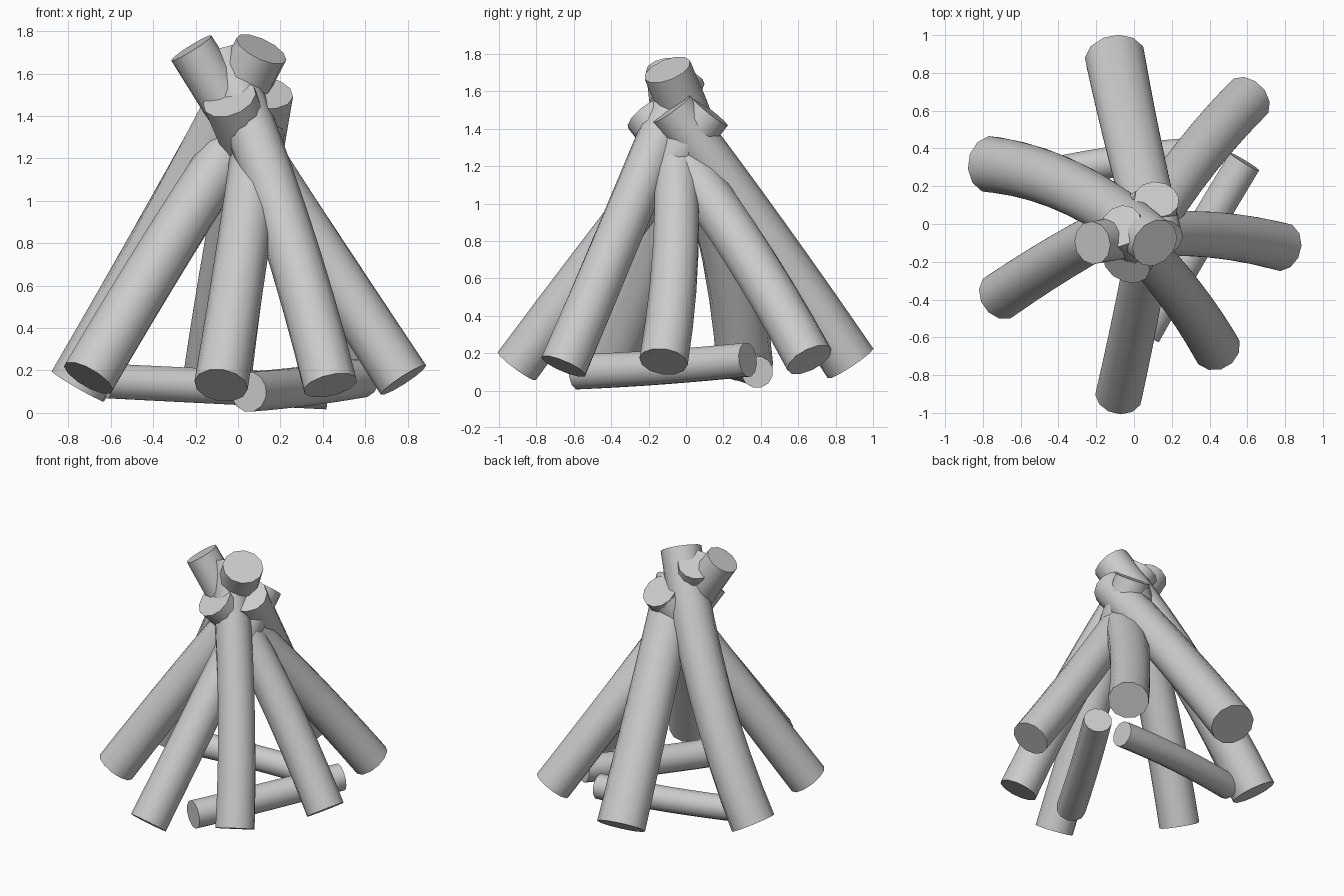
import bpy, bmesh, math
from mathutils import Vector

if "Cube" in bpy.data.objects:
    bpy.data.objects.remove(bpy.data.objects["Cube"])

SIDES, RINGS = 12, 8

wood = bpy.data.materials.new("plain_grey")
wood.diffuse_color = (0.6, 0.6, 0.6, 1)
wood.use_nodes = True
wood.node_tree.nodes["Principled BSDF"].inputs["Base Color"].default_value = wood.diffuse_color


def make_log(name, start, mid, end, r0, r1, wide=1.0):
    """Gently bent tapered log through three points, with flat sawn ends."""
    a, b, c = Vector(start), Vector(mid), Vector(end)
    ctrl = 2 * b - (a + c) / 2          # quadratic control point passing through mid
    bm = bmesh.new()
    rings = []
    for i in range(RINGS + 1):
        t = i / RINGS
        p = (1 - t) ** 2 * a + 2 * t * (1 - t) * ctrl + t * t * c
        axis = ((1 - t) * (ctrl - a) + t * (c - ctrl)).normalized()
        # horizontal / upright frame keeps the rings from twisting
        u = axis.cross(Vector((0, 0, 1))).normalized()
        v = u.cross(axis)
        r = (r0 + (r1 - r0) * t) * 1.015
        ring = []
        for k in range(SIDES):
            ang = math.tau * (k + 0.5) / SIDES
            ring.append(bm.verts.new(p + r * (wide * math.cos(ang) * u + math.sin(ang) * v)))
        rings.append(ring)
    for lo, hi in zip(rings, rings[1:]):
        for k in range(SIDES):
            n = (k + 1) % SIDES
            bm.faces.new((lo[k], lo[n], hi[n], hi[k]))
    bm.faces.new(rings[0])
    bm.faces.new(rings[-1])
    bmesh.ops.recalc_face_normals(bm, faces=bm.faces[:])
    mesh = bpy.data.meshes.new(name)
    bm.to_mesh(mesh)
    bm.free()
    mesh.materials.append(wood)
    obj = bpy.data.objects.new(name, mesh)
    bpy.context.collection.objects.link(obj)
    bpy.ops.object.select_all(action='DESELECT')
    obj.select_set(True)
    bpy.context.view_layer.objects.active = obj
    bpy.ops.object.shade_smooth_by_angle(angle=math.radians(40))


# Leaning logs: foot, middle, tip, foot radius, tip radius, sideways widening
make_log("back_log", (-0.10, 0.88, 0.145), (0.0, 0.41, 0.83), (0.12, -0.08, 1.51), 0.143, 0.125, 1.12)
make_log("back_right_log", (0.60, 0.66, 0.165), (0.25, 0.25, 0.85), (-0.04, -0.21, 1.48), 0.127, 0.125, 1.04)
make_log("right_log", (0.78, -0.12, 0.155), (0.28, -0.05, 0.93), (-0.22, -0.10, 1.72), 0.125, 0.11, 1.03)
make_log("front_right_log", (0.435, -0.655, 0.13), (0.215, -0.33, 0.90), (-0.07, -0.01, 1.68), 0.128, 0.115)
make_log("front_log", (-0.08, -0.905, 0.13), (0.03, -0.38, 0.83), (0.12, 0.13, 1.49), 0.125, 0.118)
make_log("front_left_log", (-0.705, -0.38, 0.165), (-0.31, -0.13, 0.82), (0.09, 0.08, 1.44), 0.13, 0.12)
make_log("left_log", (-0.755, 0.315, 0.125), (-0.32, 0.185, 0.90), (0.11, -0.10, 1.715), 0.142, 0.125, 1.06)

# Short logs lying on the ground
make_log("ground_log_right", (0.05, -0.58, 0.10), (0.31, -0.13, 0.125), (0.585, 0.33, 0.165), 0.095, 0.092)
make_log("ground_log_back", (-0.61, 0.23, 0.15), (-0.10, 0.33, 0.125), (0.42, 0.38, 0.10), 0.083, 0.085)
